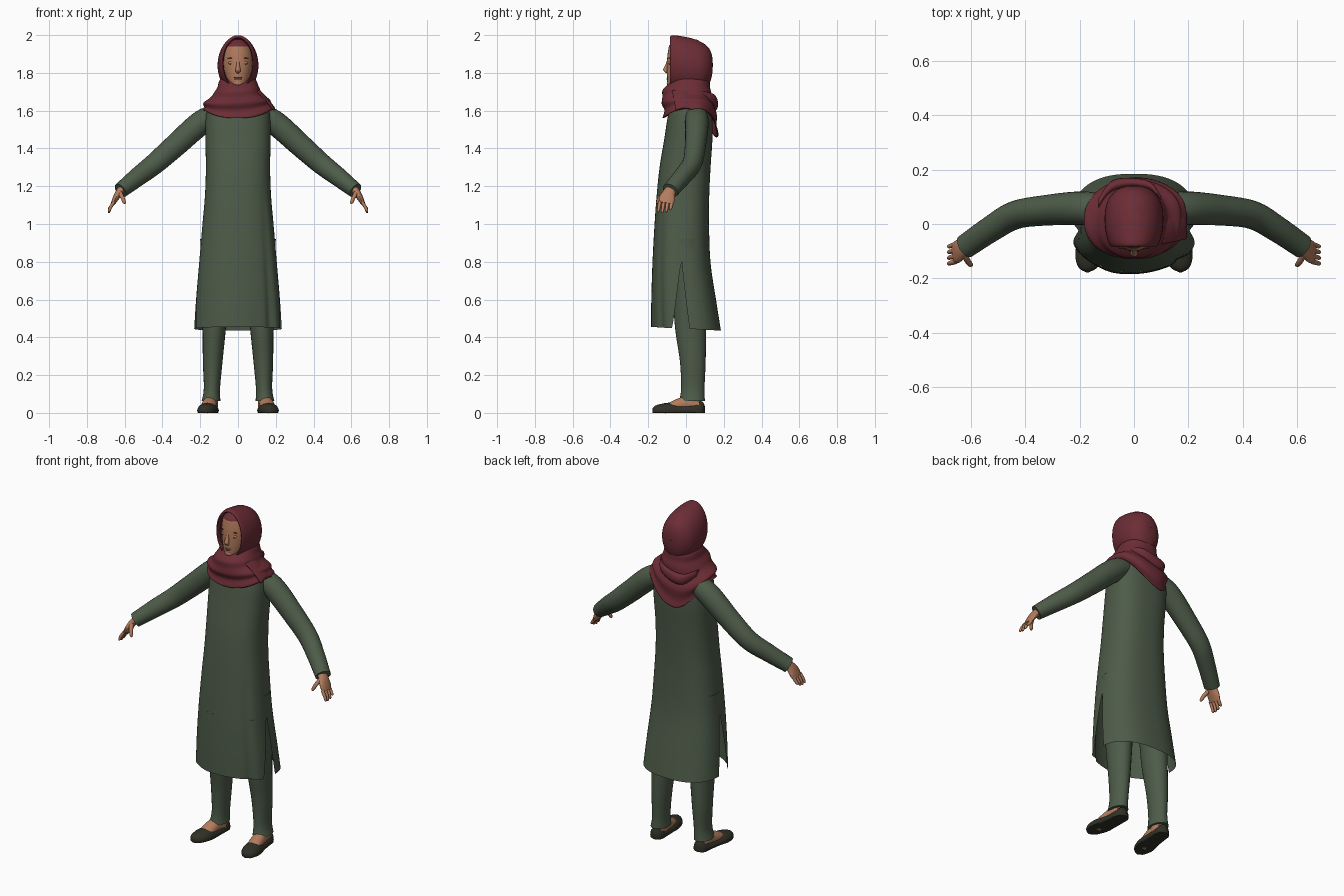
import bpy, bmesh
from math import sin, cos, pi, radians, exp
from mathutils import Vector

if "Cube" in bpy.data.objects:
    bpy.data.objects.remove(bpy.data.objects["Cube"])


def material(name, rgb):
    m = bpy.data.materials.new(name)
    m.use_nodes = True
    m.diffuse_color = (*rgb, 1)
    b = m.node_tree.nodes["Principled BSDF"]
    b.inputs["Base Color"].default_value = (*rgb, 1)
    b.inputs["Roughness"].default_value = 0.8
    return m


GREEN = material("green cloth", (0.075, 0.105, 0.066))
RED = material("maroon cloth", (0.15, 0.026, 0.036))
SKIN = material("skin", (0.45, 0.2, 0.11))
SHOE = material("dark shoe", (0.03, 0.03, 0.02))
BROW = material("dark brow", (0.05, 0.025, 0.015))
LIP = material("lip", (0.3, 0.1, 0.07))

X, Y, Z = Vector((1, 0, 0)), Vector((0, 1, 0)), Vector((0, 0, 1))


def spline(pts, t):
    """Smooth interpolation through a list of tuples, t from 0 to 1."""
    n = len(pts) - 1
    s = min(max(t, 0) * n, n - 1e-6)
    i, f = int(s), s - int(s)
    a, b, c, d = (pts[min(max(i + k, 0), n)] for k in (-1, 0, 1, 2))
    return [q + f / 2 * (r - p + f * (2 * p - 5 * q + 4 * r - w + f * (3 * (q - r) + w - p)))
            for p, q, r, w in zip(a, b, c, d)]


def power(v, e):
    return abs(v) ** e * (1 if v > 0 else -1)


def grid(name, fn, nu, nv, mat, wrap=True, cap=False, mirror=False, thick=0):
    """Surface from fn(u, v); u runs around, v runs along."""
    bm = bmesh.new()
    cols = nu if wrap else nu + 1
    rows = [[bm.verts.new(fn(i / nu, j / nv)) for i in range(cols)] for j in range(nv + 1)]
    for r0, r1 in zip(rows, rows[1:]):
        for i in range(nu):
            k = (i + 1) % cols
            bm.faces.new((r0[i], r0[k], r1[k], r1[i]))
    bmesh.ops.remove_doubles(bm, verts=bm.verts, dist=1e-5)
    if cap:
        bmesh.ops.holes_fill(bm, edges=[e for e in bm.edges if e.is_boundary])
    bmesh.ops.recalc_face_normals(bm, faces=bm.faces)
    me = bpy.data.meshes.new(name)
    bm.to_mesh(me)
    bm.free()
    me.materials.append(mat)
    ob = bpy.data.objects.new(name, me)
    bpy.context.collection.objects.link(ob)
    bpy.ops.object.select_all(action='DESELECT')
    ob.select_set(True)
    bpy.context.view_layer.objects.active = ob
    bpy.ops.object.shade_smooth_by_angle(angle=radians(50))
    if thick:
        ob.modifiers.new("thickness", 'SOLIDIFY').thickness = thick
    if mirror:
        ob.modifiers.new("mirror", 'MIRROR')
    return ob


def loft(name, secs, mat, axes=None, nu=24, nv=24, floor=None, cap=True, mirror=False):
    """Ellipses (x, y, z, r1, r2) along a path, in fixed axes or square to the path."""
    def fn(u, v):
        x, y, z, r1, r2 = spline(secs, v)
        if axes:
            a, b = axes
        else:
            t = Vector(spline(secs, min(v + .02, 1))[:3]) - Vector(spline(secs, max(v - .02, 0))[:3])
            t.normalize()
            a = (Y - t * t.y).normalized()
            b = t.cross(a)
        p = Vector((x, y, z)) + a * r1 * cos(2 * pi * u) + b * r2 * sin(2 * pi * u)
        if floor is not None:
            p.z = max(p.z, floor)
        return p
    return grid(name, fn, nu, nv, mat, cap=cap, mirror=mirror)


def blob(name, c, r, mat, mirror=False):
    def fn(u, v):
        s = sin(pi * v)
        return (c[0] + r[0] * s * cos(2 * pi * u), c[1] + r[1] * s * sin(2 * pi * u),
                c[2] + r[2] * cos(pi * v))
    return grid(name, fn, 16, 10, mat, mirror=mirror)


# Tunic: height, half width, front y, back y
TUNIC = [(1.70, .06, -.04, .09), (1.66, .12, -.07, .12), (1.62, .16, -.085, .13),
         (1.55, .172, -.1, .14), (1.45, .173, -.115, .14), (1.30, .17, -.14, .13),
         (1.15, .175, -.155, .123), (1.0, .188, -.165, .122), (.80, .205, -.175, .13),
         (.60, .222, -.18, .16), (.445, .232, -.18, .185)]
SLIT = 0.8


def tunic_point(a, t):
    z, rx, yf, yb = spline(TUNIC, t)
    m = max(0, t - .55) / .45
    front = max(0, cos(a))
    k = 1 + m * front * .03 * cos(5 * a + .6) - m * .07 * exp(-((a - .8) / .13) ** 2)
    return (rx * power(sin(a), .8) * k,
            (yf + yb) / 2 - (yb - yf) / 2 * power(cos(a), .8) * k,
            z + .01 * cos(a) * m)


grid("tunic_body", lambda u, v: tunic_point((u - .25) * 2 * pi, v * SLIT), 72, 40, GREEN)


def panel(middle, half, change):
    """Hanging panel below the side slits."""
    def fn(u, v):
        edge = radians(half + change * v)
        a = middle + (2 * u - 1) * edge
        return tunic_point(a, SLIT + (1 - SLIT) * v)
    return fn


grid("tunic_front_panel", panel(0, 90, -20), 40, 16, GREEN, wrap=False)
grid("tunic_back_panel", panel(pi, 90, -3), 40, 16, GREEN, wrap=False)

# Sleeves
loft("sleeve", [(.08, .05, 1.59, .055, .055), (.19, .058, 1.54, .062, .064),
                (.33, .05, 1.417, .056, .061), (.44, .032, 1.32, .052, .056),
                (.53, -.02, 1.25, .048, .05), (.622, -.083, 1.177, .045, .041)],
     GREEN, nv=36, mirror=True)

# Hands
loft("palm", [(.605, -.073, 1.195, .03, .022), (.63, -.09, 1.165, .034, .02),
              (.648, -.1, 1.135, .043, .016), (.662, -.106, 1.108, .038, .011)],
     SKIN, nu=16, nv=12, mirror=True)
for i, name in enumerate(("index", "middle", "ring", "little")):
    y = -.138 + .021 * i
    drop = (.004, 0, .004, .016)[i]
    loft(name + "_finger", [(.656, y, 1.118, .01, .009), (.674, y - .005, 1.09, .009, .009),
                            (.683, y - .008, 1.064 + drop, .007, .007),
                            (.684, y - .008, 1.058 + drop, .002, .002)],
         SKIN, nu=10, nv=9, mirror=True)
loft("thumb", [(.625, -.112, 1.165, .014, .012), (.612, -.138, 1.14, .011, .011),
               (.602, -.15, 1.115, .009, .009), (.6, -.152, 1.106, .003, .003)],
     SKIN, nu=10, nv=9, mirror=True)

# Trousers
loft("trouser_leg", [(.10, -.01, .92, .1, .1), (.12, .015, .68, .075, .09),
                     (.126, .024, .45, .062, .082), (.134, .036, .27, .052, .068),
                     (.138, .036, .13, .043, .062), (.143, .032, .062, .05, .068)],
     GREEN, (X, Y), nv=30, mirror=True)

# Feet and slip-on shoes
loft("ankle", [(.14, .035, .11, .036, .045), (.143, .03, .03, .036, .045)],
     SKIN, (X, Y), nv=4, mirror=True)
loft("foot", [(.145, .07, .04, .03, .03), (.147, .01, .045, .037, .045),
              (.154, -.05, .038, .04, .035), (.16, -.11, .02, .036, .022)],
     SKIN, (X, Z), nv=14, mirror=True)
loft("shoe", [(.143, .1, .014, .008, .02), (.144, .083, .012, .035, .05),
              (.147, .03, .012, .045, .036), (.152, -.03, .012, .05, .033),
              (.16, -.085, .012, .054, .042), (.166, -.13, .012, .049, .036),
              (.17, -.163, .012, .032, .026), (.172, -.178, .012, .005, .012)],
     SHOE, (X, Z), nv=32, floor=0, mirror=True)

# Head, with the cap under the headscarf on its top
head = loft("head", [(0, -.045, 1.722, .02, .035), (0, -.04, 1.735, .043, .056),
                     (0, -.025, 1.77, .062, .075), (0, -.01, 1.82, .077, .091),
                     (0, 0, 1.87, .083, .1), (0, .005, 1.915, .08, .1),
                     (0, .005, 1.95, .068, .09), (0, .005, 1.978, .035, .05)],
            SKIN, (X, Y), nu=32, nv=42)
head.data.materials.append(RED)
for f in head.data.polygons:
    f.material_index = 1 if f.center.z > 1.937 else 0

# Facial features
loft("nose", [(0, -.094, 1.868, .007, .006), (0, -.101, 1.842, .009, .009),
              (0, -.108, 1.82, .013, .013), (0, -.106, 1.807, .014, .01),
              (0, -.098, 1.798, .006, .005)], SKIN, (X, Y), nu=14, nv=14)
blob("eyelid", (.034, -.084, 1.853), (.018, .008, .009), SKIN, mirror=True)
blob("lashes", (.034, -.088, 1.848), (.016, .0045, .0025), BROW, mirror=True)
blob("eyebrow", (.036, -.088, 1.878), (.02, .0045, .0025), BROW, mirror=True)
blob("upper_lip", (0, -.094, 1.776), (.024, .008, .004), LIP)
blob("lower_lip", (0, -.094, 1.768), (.02, .009, .005), LIP)
blob("chin", (0, -.085, 1.745), (.025, .017, .017), SKIN)

# Hood of the headscarf, with its rim turned in around the face
loft("headscarf_hood", [(0, -.06, 1.852, .076, .128), (0, -.083, 1.854, .08, .133),
                        (0, -.074, 1.858, .091, .141), (0, -.03, 1.85, .104, .145),
                        (0, .03, 1.838, .108, .145), (0, .085, 1.833, .097, .128),
                        (0, .122, 1.835, .068, .095), (0, .138, 1.84, .035, .05),
                        (0, .142, 1.842, .002, .002)],
     RED, (X, Z), nu=40, nv=48, cap=False)

# Wrapped neck of the headscarf, longer in front and hanging to a point behind
WRAP = [(1.80, .075, -.05, .1), (1.755, .1, -.082, .124), (1.72, .112, -.117, .13),
        (1.69, .13, -.128, .137), (1.66, .163, -.125, .152), (1.635, .184, -.12, .164),
        (1.61, .184, -.117, .168)]


def wrap_point(u, v):
    a = 2 * pi * u
    z, rx, yf, yb = spline(WRAP, v)
    k = 1 + .045 * v * sin(20 * v + 1.2 * sin(a + .5))
    back = max(0, -cos(a - .25)) ** 2
    drop = .05 * max(0, cos(a)) ** 2 + .15 * back
    return (rx * power(sin(a), .85) * k * (1 - .25 * back * v ** 3),
            (yf + yb) / 2 - (yb - yf) / 2 * power(cos(a), .85) * k, z - drop * v ** 2.5)


grid("headscarf_wrap", wrap_point, 64, 44, RED, thick=.006)

# Loose end lying over the left shoulder
grid("headscarf_end", lambda u, v: (.105 + .09 * v, -.075 + .1 * u + .02 * v,
                                    1.705 - .075 * v - .025 * v * v + .012 * sin(pi * u)),
     10, 10, RED, wrap=False, thick=.01)

# Diagonal fold across the back
loft("headscarf_back_fold", [(-.13, .075, 1.655, .02, .02), (-.085, .135, 1.63, .022, .03),
                             (-.02, .152, 1.635, .018, .032), (.06, .14, 1.665, .016, .025),
                             (.1, .09, 1.69, .01, .012)], RED, (Y, Z), nu=16, nv=20)
